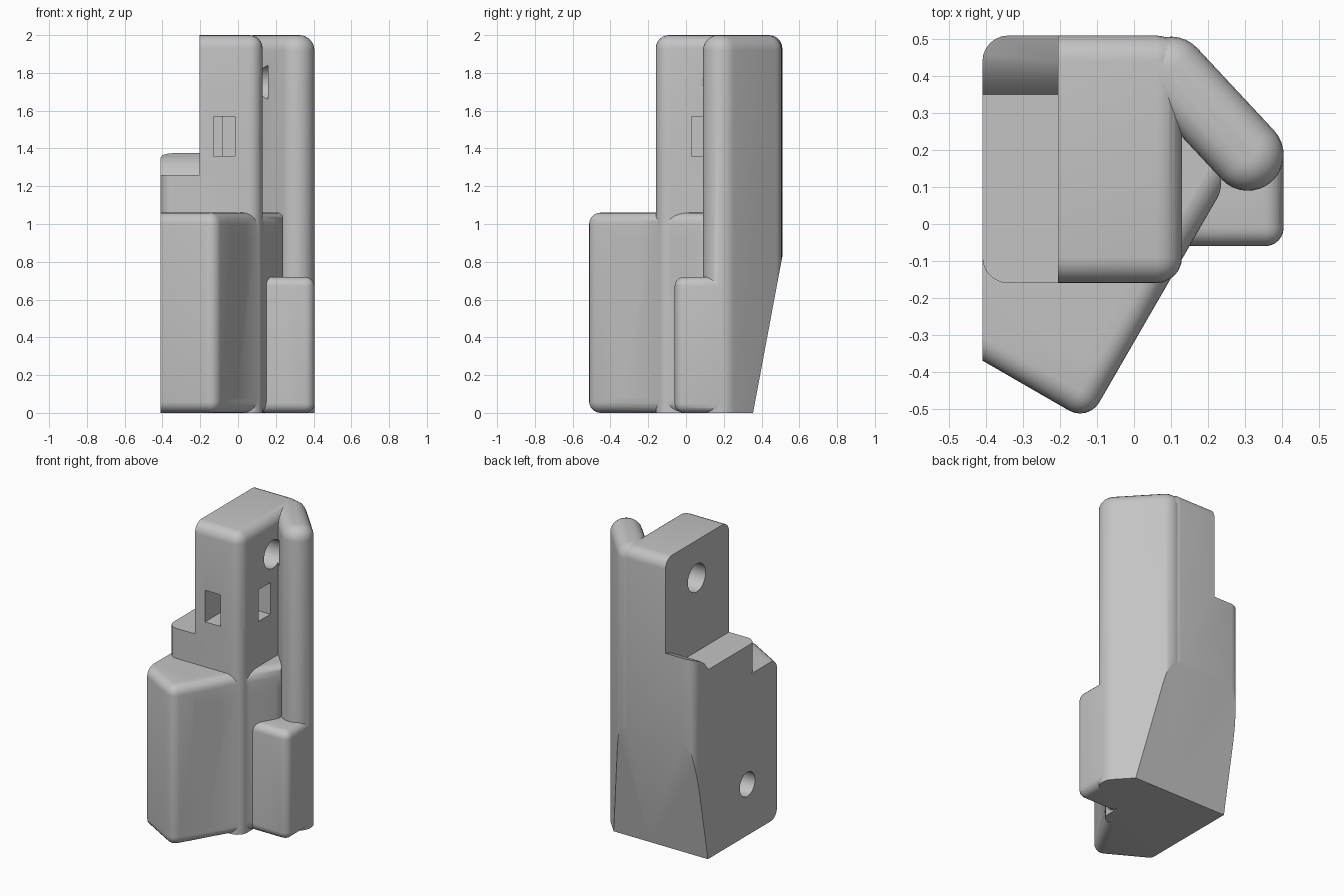
import bpy, bmesh, math
from mathutils import Vector, Matrix

cube = bpy.data.objects.get("Cube")
if cube:
    bpy.data.objects.remove(cube, do_unlink=True)

grey = bpy.data.materials.new("plain_grey")
grey.use_nodes = True
colour = (0.55, 0.55, 0.55, 1)
grey.diffuse_color = colour
grey.node_tree.nodes["Principled BSDF"].inputs["Base Color"].default_value = colour

# Plan directions of the angled holder: N faces out of it, T runs along it
N = Vector((math.cos(math.radians(30)), -0.5, 0))
T = Vector((0.5, math.cos(math.radians(30)), 0))
Z = Vector((0, 0, 1))
TILT = math.radians(18.5)


def frame(a, b, c, origin=Vector((0, 0, 0))):
    m = Matrix((a, b, c)).transposed().to_4x4()
    m.translation = origin
    return m


PLAN = frame(T, N, Z)
LEAN = frame(T, N * math.cos(TILT) - Z * math.sin(TILT),
             N * math.sin(TILT) + Z * math.cos(TILT), N * 0.06 + Z * 1.06)
# Profiles drawn in y-z and extruded along x
SIDE = frame(Vector((0, 1, 0)), Z, Vector((1, 0, 0)))


def prism(name, points, low, high, matrix=None, bevel=0, edge_rule=None, trims=()):
    """Extrude an outline, round chosen edges, then trim by planes."""
    bm = bmesh.new()
    base = bm.faces.new([bm.verts.new((p[0], p[1], low)) for p in points])
    top = bmesh.ops.extrude_face_region(bm, geom=[base])["geom"]
    moved = [v for v in top if isinstance(v, bmesh.types.BMVert)]
    bmesh.ops.translate(bm, verts=moved, vec=(0, 0, high - low))
    bmesh.ops.recalc_face_normals(bm, faces=bm.faces)
    if bevel:
        edges = [e for e in bm.edges if edge_rule is None or edge_rule(e)]
        bmesh.ops.bevel(bm, geom=edges, offset=bevel, segments=6, profile=0.5,
                        affect='EDGES', clamp_overlap=True)
    for co, no in trims:
        geom = bm.verts[:] + bm.edges[:] + bm.faces[:]
        cut = bmesh.ops.bisect_plane(bm, geom=geom, plane_co=co, plane_no=no,
                                     clear_outer=True)["geom_cut"]
        rim = [g for g in cut if isinstance(g, bmesh.types.BMEdge)]
        bmesh.ops.holes_fill(bm, edges=rim, sides=0)
    if matrix:
        bm.transform(matrix)
    bmesh.ops.recalc_face_normals(bm, faces=bm.faces)
    mesh = bpy.data.meshes.new(name)
    bm.to_mesh(mesh)
    bm.free()
    mesh.materials.append(grey)
    ob = bpy.data.objects.new(name, mesh)
    bpy.context.collection.objects.link(ob)
    return ob


def rect(a, b, c, d):
    return [(a, c), (b, c), (b, d), (a, d)]


def box(name, a, b, c, d, low, high, matrix=None, **kw):
    return prism(name, rect(a, b, c, d), low, high, matrix, **kw)


def circle(u, v, r, n=40):
    return [(u + r * math.cos(i * math.tau / n), v + r * math.sin(i * math.tau / n))
            for i in range(n)]


def along(e, axis):
    d = (e.verts[0].co - e.verts[1].co).normalized()
    return abs(d[axis]) > 0.99


def join(target, other, operation):
    mod = target.modifiers.new(operation, 'BOOLEAN')
    mod.operation = operation
    mod.solver = 'EXACT'
    mod.object = other
    bpy.context.view_layer.objects.active = target
    bpy.ops.object.modifier_apply(modifier=mod.name)
    bpy.data.objects.remove(other, do_unlink=True)


# Tall rounded block, with the side shelf cut away
body = box("holder_body", -0.41, 0.13, -0.16, 0.51, -0.2, 2, bevel=0.07,
           trims=[((0, 0, 0), (0, 0, -1))])
shelf = [(-0.4, 1.26), (0.35, 1.26), (0.39, 1.315), (0.44, 1.35), (0.51, 1.375),
         (0.7, 1.375), (0.7, 2.3), (-0.4, 2.3)]
join(body, prism("shelf_cut", shelf, -0.7, -0.205, SIDE), 'DIFFERENCE')

# Angled front block
p = T * -0.525 + N * 0.16
q = T * 0.235 + N * 0.16
front = prism("front_block", [p, q, (0.1, 0.3), (-0.6, 0.3), (-0.6, -0.26)], 0, 1.06,
              bevel=0.06,
              edge_rule=lambda e: max(v.co.y for v in e.verts) < 0.2,
              trims=[((-0.41, 0, 0), (-1, 0, 0))])
join(body, front, 'UNION')

# Foot
join(body, box("foot", 0.1, 0.405, -0.06, 0.24, 0, 0.72, bevel=0.05), 'UNION')

# Diagonal pillar with rounded ends and top
start, end, r = Vector((0.1, 0.41)), Vector((0.308, 0.187)), 0.097
heading = math.atan2(end.y - start.y, end.x - start.x)
outline = []
for centre, turn in ((end, -math.pi / 2), (start, math.pi / 2)):
    for i in range(17):
        a = heading + turn + math.pi * i / 16
        outline.append((centre.x + r * math.cos(a), centre.y + r * math.sin(a)))
pillar = prism("pillar", outline, 0, 2, bevel=0.08,
               edge_rule=lambda e: min(v.co.z for v in e.verts) > 1.9)
join(body, pillar, 'UNION')

# Leaning slot, its pocket, the open front and the clearances above the lips
cutters = [
    box("slot", -0.365, 0.225, 0, 0.14, -0.9, 0.33, LEAN),
    box("opening", -0.32, 0.08, 0.1, 0.9, -0.9, 0.33, LEAN,
        bevel=0.03, edge_rule=lambda e: along(e, 1)),
    box("pocket", -0.29, 0.13, -0.06, 0.05, -0.84, -0.07, LEAN,
        bevel=0.05, edge_rule=lambda e: along(e, 1)),
    box("front_clearance", -0.375, -0.2, 0.05, 0.6, 0.61, 1.2, PLAN),
    box("rear_clearance", 0, 0.237, 0.1, 0.5, 0.722, 1.17, PLAN),
    # Round holes
    prism("lower_hole", circle(-0.06, 0.34, 0.08), -0.6, -0.25, SIDE),
    prism("upper_hole", circle(0.18, 1.75, 0.093), -0.4, 0.16, SIDE),
    # Square windows
    box("front_window", -0.13, -0.015, -0.3, 0.12, 1.36, 1.57),
    box("side_window", -0.08, 0.16, 0.03, 0.155, 1.36, 1.57),
    # Sloping lower back
    prism("back_slope", [(0.355 - 0.0374, -0.2), (0.355 + 0.0374 * 5, 1), (0.9, 1), (0.9, -0.2)],
          -0.8, 0.8, SIDE),
]
for cutter in cutters:
    join(body, cutter, 'DIFFERENCE')

# Smooth rounding with crisp edges
bpy.ops.object.select_all(action='DESELECT')
body.select_set(True)
bpy.context.view_layer.objects.active = body
bpy.ops.object.shade_smooth_by_angle(angle=math.radians(30))
